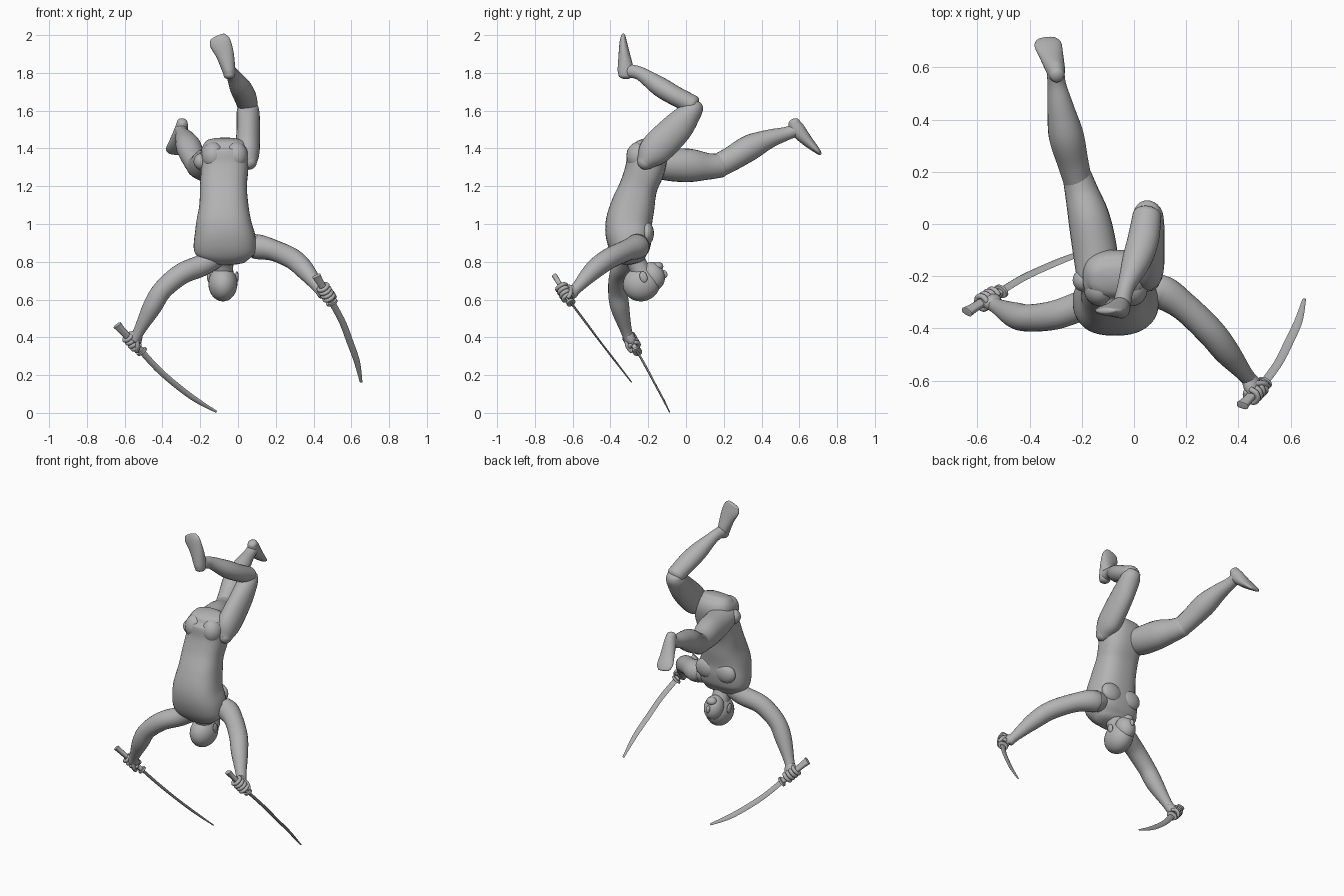
import bpy, bmesh, math
from mathutils import Vector as V

cube = bpy.data.objects.get("Cube")
if cube:
    bpy.data.objects.remove(cube)

clay = bpy.data.materials.new("clay_grey")
clay.use_nodes = True
GREY = (0.45, 0.45, 0.45, 1)
clay.diffuse_color = GREY
clay.node_tree.nodes["Principled BSDF"].inputs["Base Color"].default_value = GREY


def finish(name, bm, angle=50):
    bmesh.ops.recalc_face_normals(bm, faces=bm.faces)
    mesh = bpy.data.meshes.new(name)
    bm.to_mesh(mesh)
    bm.free()
    mesh.materials.append(clay)
    ob = bpy.data.objects.new(name, mesh)
    bpy.context.collection.objects.link(ob)
    bpy.ops.object.select_all(action='DESELECT')
    ob.select_set(True)
    bpy.context.view_layer.objects.active = ob
    bpy.ops.object.shade_smooth_by_angle(angle=math.radians(angle))
    return ob


def spline(a, b, c, d, t):
    return 0.5 * (2 * b + (c - a) * t + (2 * a - 5 * b + 4 * c - d) * t * t
                  + (3 * b - a - 3 * c + d) * t ** 3)


def loft(name, rows, wide=(1, 0, 0), power=2.0, cap=0.6, sides=24, steps=6):
    """Smooth tube through rows of (x, y, z, half width, half depth)."""
    rows = [V(r if len(r) == 5 else (*r, r[3])) for r in rows]
    rows = [rows[0]] + rows + [rows[-1]]
    path = [spline(*rows[i:i + 4], s / steps)
            for i in range(len(rows) - 3) for s in range(steps)] + [rows[-1]]
    pts = [V(p[:3]) for p in path]
    last = len(pts) - 1
    tans = [(pts[min(i + 1, last)] - pts[max(i - 1, 0)]).normalized() for i in range(last + 1)]
    rings = [(pts[i], tans[i], path[i][3], path[i][4]) for i in range(last + 1)]

    # Rounded ends
    def dome(i, sign):
        c, t, a, b = rings[i]
        out = []
        for k in (1, 2, 3):
            ang = k * math.pi / 7
            out.append((c + t * sign * min(a, b) * cap * math.sin(ang), t,
                        a * math.cos(ang), b * math.cos(ang)))
        return out
    rings = dome(0, -1)[::-1] + rings + dome(-1, 1)

    bm = bmesh.new()
    loops = []
    for c, t, a, b in rings:
        u = (V(wide) - t * t.dot(V(wide))).normalized()
        v = t.cross(u)
        loop = []
        for k in range(sides):
            ang = 2 * math.pi * k / sides
            co, si = math.cos(ang), math.sin(ang)
            x = math.copysign(abs(co) ** (2 / power), co)
            y = math.copysign(abs(si) ** (2 / power), si)
            loop.append(bm.verts.new(c + u * a * x + v * b * y))
        loops.append(loop)
    for p, q in zip(loops, loops[1:]):
        for k in range(sides):
            j = (k + 1) % sides
            bm.faces.new((p[k], p[j], q[j], q[k]))
    bm.faces.new(loops[0])
    bm.faces.new(loops[-1])
    return finish(name, bm)


def ball(name, centre, radii, tilt=0):
    bm = bmesh.new()
    bmesh.ops.create_uvsphere(bm, u_segments=24, v_segments=16, radius=1)
    ob = finish(name, bm)
    ob.location, ob.scale, ob.rotation_euler = centre, radii, (tilt, 0, 0)
    return ob


# Torso, hips at the top and shoulders at the bottom
loft("torso", [(-.07, -.21, 1.43, .105, .07), (-.07, -.205, 1.39, .125, .105),
               (-.07, -.215, 1.3, .125, .105), (-.077, -.25, 1.2, .124, .1),
               (-.075, -.28, 1.1, .13, .115), (-.075, -.303, 1.0, .148, .123),
               (-.07, -.3, .92, .163, .12), (-.07, -.292, .85, .16, .1),
               (-.07, -.285, .81, .12, .07)], power=2.5, cap=0.35, sides=40)
for side, name in ((-1, "right"), (1, "left")):
    ball(name + "_chest_muscle", (-.07 + side * .07, -.205, .95), (.07, .035, .06))
    ball(name + "_buttock", (-.07 + side * .06, -.25, 1.36), (.062, .065, .075))

# Neck and head, face towards the back
loft("neck", [(-.07, -.3, .86, .07), (-.075, -.265, .8, .052), (-.08, -.225, .72, .055)])
ball("skull", (-.08, -.235, .683), (.077, .1, .092), .3)
ball("face", (-.08, -.175, .725), (.06, .062, .075), .35)
ball("chin", (-.08, -.15, .775), (.032, .03, .025))
ball("nose", (-.08, -.115, .735), (.012, .016, .022), .3)
for side, name in ((-1, "right"), (1, "left")):
    ball(name + "_ear", (-.08 + side * .074, -.225, .72), (.01, .02, .03), .3)

# Bent left leg
loft("left_thigh", [(.045, -.215, 1.33, .055, .05), (.05, -.165, 1.39, .065, .085),
                    (.055, -.05, 1.505, .062, .083), (.053, .025, 1.595, .06, .06),
                    (.05, .045, 1.628, .05, .05)])
ball("left_hip_joint", (.06, -.215, 1.33), (.04, .042, .042))
loft("left_shin", [(.05, .035, 1.632, .055, .05), (.035, -.06, 1.68, .06, .052),
                   (.01, -.14, 1.728, .056, .052), (-.03, -.24, 1.795, .034, .036),
                   (-.045, -.3, 1.81, .034, .036)])
loft("left_foot", [(-.045, -.322, 1.785, .03, .036), (-.05, -.32, 1.82, .036, .042),
                   (-.07, -.327, 1.9, .048, .03), (-.095, -.332, 1.96, .056, .02),
                   (-.108, -.332, 1.99, .042, .012)])

# Stretched right leg
loft("right_thigh", [(-.14, -.2, 1.33, .08, .07), (-.15, -.1, 1.315, .085, .085),
                     (-.172, .02, 1.31, .08, .088), (-.2, .12, 1.305, .065, .07),
                     (-.22, .19, 1.31, .055, .063)])
ball("right_hip_joint", (-.19, -.215, 1.33), (.045, .045, .045))
loft("right_shin", [(-.217, .17, 1.308, .055, .063), (-.235, .24, 1.345, .06, .065),
                    (-.26, .34, 1.405, .067, .068), (-.28, .44, 1.45, .052, .05),
                    (-.295, .53, 1.478, .036, .036), (-.3, .575, 1.495, .034, .035)])
loft("right_foot", [(-.295, .57, 1.54, .028, .03), (-.3, .59, 1.5, .036, .04),
                    (-.315, .64, 1.442, .045, .03), (-.33, .688, 1.395, .052, .018),
                    (-.335, .708, 1.374, .038, .01)])

# Arms
loft("left_arm", [(.01, -.27, .89, .055), (.1, -.26, .88, .066), (.19, -.315, .86, .056),
                  (.29, -.41, .815, .055), (.355, -.49, .755, .05), (.425, -.575, .665, .031),
                  (.45, -.605, .63, .03)])
loft("right_arm", [(-.1, -.29, .84, .06), (-.19, -.31, .782, .058), (-.3, -.348, .735, .056),
                   (-.4, -.36, .65, .052), (-.455, -.35, .56, .05), (-.52, -.318, .44, .031),
                   (-.545, -.3, .39, .03)], wide=(0, 1, 0))


def sword_and_hand(name, end, guard, mid, tip, edge, wrist):
    end, guard, mid, tip, edge, wrist = map(V, (end, guard, mid, tip, edge, wrist))

    # Curved blade, guard and flared grip
    blade = [(*p, w, d) for p, w, d in (
        (guard, .018, .006), (guard.lerp(mid, .5) + edge * .008, .018, .006), (mid, .018, .005),
        (mid.lerp(tip, .5) + edge * .008, .016, .005), (tip, .007, .003))]
    loft(name + "_blade", blade, wide=edge, sides=8)
    axis = (guard - end).normalized()
    loft(name + "_guard", [(*(guard - axis * .006), .032, .024),
                           (*(guard + axis * .006), .032, .024)], wide=edge, cap=0.1)
    loft(name + "_grip", [(*end, .024, .014), (*end.lerp(guard, .25), .019, .013),
                          (*guard, .018, .013)], wide=edge, cap=0.1, power=3)

    # Palm with fingers wrapped round the grip
    hold = end.lerp(guard, .62)
    out = (hold - wrist).normalized()
    loft(name + "_palm", [(*wrist, .032, .028), (*wrist.lerp(hold, .5), .042, .03),
                          (*hold, .042, .024)], wide=axis)
    side = axis.cross(out).normalized()
    front = side.cross(axis)
    for i in range(4):
        c = hold + axis * (i - 1.5) * .023
        arc = []
        for k in range(7):
            a = math.radians(-150 + 50 * k)
            arc.append((*(c + front * math.cos(a) * .027 + side * math.sin(a) * .027), .011))
        loft(f"{name}_finger_{i + 1}", arc, wide=axis, sides=10, steps=3)
    thumb = [(*(hold + axis * s - front * f + side * u), .012)
             for s, f, u in ((0, .03, -.02), (.03, .01, -.032), (.05, -.012, -.024))]
    loft(name + "_thumb", thumb, wide=axis, sides=10, steps=3)


sword_and_hand("left_sword", (.415, -.695, .725), (.497, -.61, .585), (.592, -.455, .378),
               (.652, -.288, .162), (.93, -.15, .2), (.44, -.592, .645))
sword_and_hand("right_sword", (-.64, -.337, .465), (-.51, -.258, .325), (-.325, -.16, .145),
               (-.115, -.088, .006), (-.68, .46, -.57), (-.533, -.308, .415))
